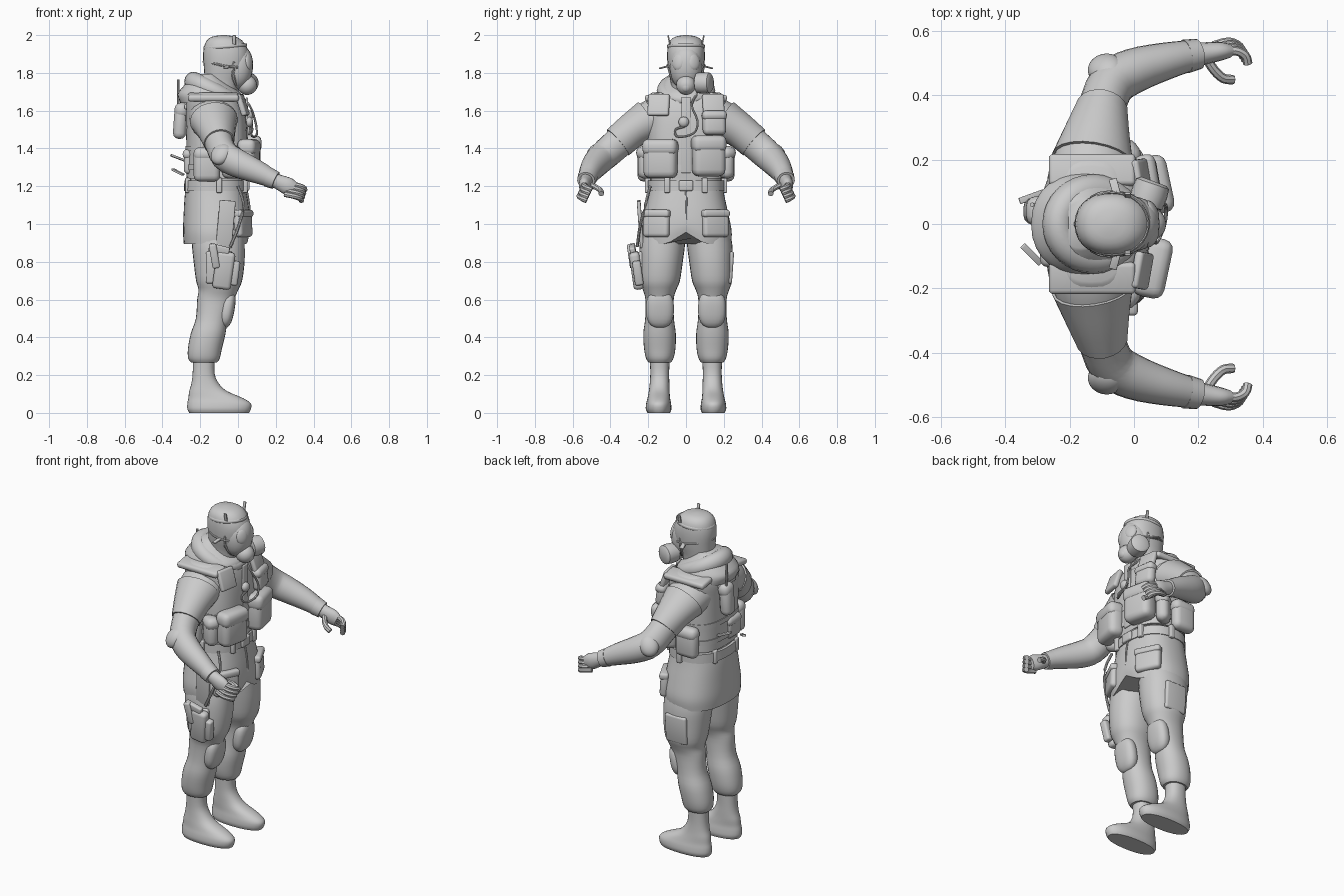
import bpy, bmesh, math
from mathutils import Vector, Matrix, Euler

grey = bpy.data.materials.new("matte_grey")
grey.diffuse_color = (0.6, 0.6, 0.6, 1)


def finish(name, bm):
    bmesh.ops.recalc_face_normals(bm, faces=bm.faces)
    me = bpy.data.meshes.new(name)
    bm.to_mesh(me)
    bm.free()
    me.materials.append(grey)
    ob = bpy.data.objects.new(name, me)
    bpy.context.collection.objects.link(ob)
    return ob


def smooth_path(pts, steps=3):
    """Catmull-Rom through control rows of any width."""
    out = []
    for i in range(len(pts) - 1):
        p = [pts[max(i - 1, 0)], pts[i], pts[i + 1], pts[min(i + 2, len(pts) - 1)]]
        for k in range(steps):
            t = k / steps
            out.append([0.5 * (2 * b + (c - a) * t + (2 * a - 5 * b + 4 * c - d) * t * t
                               + (3 * b - a - 3 * c + d) * t ** 3) for a, b, c, d in zip(*p)])
    return out + [list(pts[-1])]


def skin(name, rings, closed=False):
    bm = bmesh.new()
    vs = [[bm.verts.new(p) for p in r] for r in rings]
    n = len(vs[0])
    for a, b in zip(vs, vs[1:] + vs[:1] if closed else vs[1:]):
        for i in range(n):
            bm.faces.new((a[i], a[(i + 1) % n], b[(i + 1) % n], b[i]))
    if not closed:
        bm.faces.new(vs[0])
        bm.faces.new(vs[-1])
    return finish(name, bm)


def sup(v, e):
    return math.copysign(abs(v) ** (2 / e), v)


def loft(name, pts, e=2.2, n=28, steps=3, hem=None):
    """Stacked level rings: rows of x, y, z, half depth, half width."""
    rings = []
    for x, y, z, rx, ry in smooth_path(pts, steps):
        ring = []
        for i in range(n):
            a = math.tau * i / n
            p = Vector((x + rx * sup(math.cos(a), e), y + ry * sup(math.sin(a), e), z))
            if hem:
                p.z += hem(p)
            ring.append(p)
        rings.append(ring)
    return skin(name, rings)


def tube(name, pts, n=16, steps=3, closed=False):
    """Sweep along a path: rows of x, y, z, side radius, up radius."""
    rows = smooth_path(pts, steps) if not closed else pts
    c = [Vector(r[:3]) for r in rows]
    rings, m = [], len(c)
    for i, r in enumerate(rows):
        t = (c[(i + 1) % m] - c[i - 1]) if closed else (c[min(i + 1, m - 1)] - c[max(i - 1, 0)])
        t.normalize()
        ref = Vector((0, 0, 1)) if abs(t.z) < 0.95 else Vector((1, 0, 0))
        s = t.cross(ref).normalized()
        u = s.cross(t)
        rings.append([c[i] + s * r[3] * math.cos(math.tau * k / n)
                      + u * r[4] * math.sin(math.tau * k / n) for k in range(n)])
    return skin(name, rings, closed)


def wire(name, pts, r, n=8):
    return tube(name, [(*p, r, r) for p in pts], n)


def place(bm, loc, rot):
    bm.transform(Matrix.Translation(loc) @ Euler([math.radians(a) for a in rot]).to_matrix().to_4x4())


def box(name, loc, size, rot=(0, 0, 0), bevel=0.015):
    bm = bmesh.new()
    bmesh.ops.create_cube(bm, size=1)
    bmesh.ops.scale(bm, vec=size, verts=bm.verts)
    bmesh.ops.bevel(bm, geom=bm.edges[:], offset=min(bevel, min(size) * 0.45), segments=3,
                    profile=0.5, affect='EDGES')
    place(bm, loc, rot)
    return finish(name, bm)


def ball(name, loc, rad, rot=(0, 0, 0), e=2):
    """Ellipsoid, squarer in outline for larger e."""
    bm = bmesh.new()
    bmesh.ops.create_uvsphere(bm, u_segments=24, v_segments=14, radius=1)
    for v in bm.verts:
        k = sum(abs(c) ** e for c in v.co) ** (-1 / e)
        v.co = Vector([c * k * r for c, r in zip(v.co, rad)])
    place(bm, loc, rot)
    return finish(name, bm)


def pouch(name, loc, size, rot=(0, 0, 0)):
    """Soft bag with an overhanging flap."""
    box(name, loc, size, rot, 0.035)
    off = Euler([math.radians(a) for a in rot]).to_matrix() @ Vector((0.003, 0, size[2] * 0.3))
    box(name + "_flap", Vector(loc) + off, (size[0] + 0.006, size[1] + 0.008, size[2] * 0.42), rot, 0.032)


# Head, mask and hood
circle = [math.tau * i / 32 for i in range(32)]
loft("head", [(-0.09, 0, 1.64, .08, .08), (-0.085, 0, 1.74, .09, .08), (-0.065, 0, 1.82, .115, .095),
              (-0.063, 0, 1.90, .122, .1), (-0.07, 0, 1.96, .102, .09), (-0.075, 0, 1.99, .066, .06),
              (-0.078, 0, 2.0, .01, .01)])
ball("mask_face", (-0.006, 0, 1.83), (.085, .085, .118), (0, 6, 0), 2.2)
tube("mask_rim", [(0.008 - .035 * math.cos(a) ** 2 + .012 * math.sin(a), .088 * math.cos(a),
                   1.835 + .115 * math.sin(a), .01, .009) for a in circle], 8, closed=True)
ball("mask_snout", (0.048, 0, 1.735), (.052, .052, .052))
ball("mask_valve", (0.078, 0, 1.727), (.022, .03, .03))
tube("filter_canister", [(.03, .04, 1.747, .03, .03), (.035, .055, 1.747, .035, .035),
                         (.036, .06, 1.747, .054, .054), (.048, .095, 1.747, .057, .057),
                         (.058, .125, 1.747, .054, .054), (.061, .133, 1.747, .042, .042)], 20, 1)
tube("head_strap", [(-0.067 + .112 * math.cos(a), .097 * math.sin(a), 1.94 + .008 * math.cos(a), .004, .009)
                    for a in circle], 8, closed=True)
for s in (1, -1):
    ball("mask_lens", (.057, s * .042, 1.858), (.015, .034, .044), (0, -8, s * 28))
    wire("temple_strap", [(.0, s * .085, 1.83), (-.06, s * .098, 1.835), (-.13, s * .083, 1.85),
                          (-.183, 0, 1.86)], .006)
    box("upper_strap_end", (-.02, s * .088, 1.965), (.018, .008, .07), (s * -12, 0, 0), .003)
    box("side_strap_end", (-.06, s * .117, 1.83), (.025, .05, .008), (s * -15, 0, s * 15), .003)
tube("hood_collar", [(-.127 + .108 * math.cos(a), .105 * math.sin(a), 1.705 - .048 * math.cos(a),
                      .05, .046 - .008 * math.cos(a)) for a in circle], 14, closed=True)
loft("hood_back", [(-.14, 0, 1.64, .165, .17), (-.15, 0, 1.685, .17, .16), (-.158, 0, 1.72, .14, .142),
                   (-.165, 0, 1.765, .09, .11), (-.165, 0, 1.795, .06, .075)])

# Torso, vest, belt and coat skirt
loft("torso", [(-.12, 0, 1.16, .155, .19), (-.11, 0, 1.3, .155, .19), (-.11, 0, 1.5, .15, .2),
               (-.13, 0, 1.64, .13, .18), (-.13, 0, 1.7, .08, .1)])
loft("vest", [(-.115, 0, 1.24, .158, .198), (-.112, 0, 1.33, .162, .2), (-.112, 0, 1.45, .162, .205),
              (-.117, 0, 1.56, .16, .202), (-.125, 0, 1.63, .152, .21), (-.13, 0, 1.672, .135, .21),
              (-.132, 0, 1.695, .1, .18)], 2.9, 36)
box("vest_front_placket", (.047, 0, 1.47), (.012, .05, .4), bevel=.005)
for z in (1.3, 1.4):
    loft("vest_band", [(-.113, 0, z - .014, .166, .207), (-.113, 0, z + .014, .166, .208)], 2.8, 36, 1)
loft("belt", [(-.118, 0, 1.175, .168, .203), (-.118, 0, 1.23, .166, .203)], 2.4, 36, 1)
box("belt_buckle", (.05, 0, 1.203), (.02, .075, .055), bevel=.008)


def skirt_hem(p):
    """Raise the front centre into a shallow split."""
    if p.z > 1.05 or p.x < -.05:
        return 0
    return max(0, .1 - abs(p.y)) * .6 * (1.05 - p.z) / .15


loft("coat_skirt", [(-.118, 0, 1.23, .152, .19), (-.117, 0, 1.15, .165, .203), (-.113, 0, 1.05, .175, .225),
                    (-.113, 0, .96, .178, .242), (-.115, 0, .895, .172, .238)], 2.4, 44, 4, skirt_hem)
wire("coat_opening", [(.046, .0, 1.18), (.06, .003, 1.1), (.062, .004, 1.02)], .005)

# Arms and legs, both sides
arm = [(-.13, .13, 1.565, .13, .115), (-.128, .2, 1.543, .122, .105), (-.115, .28, 1.495, .098, .088),
       (-.1, .36, 1.428, .075, .083), (-.068, .437, 1.36, .074, .08), (0, .477, 1.32, .07, .075),
       (.1, .507, 1.277, .058, .062), (.19, .527, 1.235, .046, .046)]
for s in (1, -1):
    def m(rows):
        return [(r[0], s * r[1], *r[2:]) for r in rows]
    tube("sleeve", m(arm), 20)
    tube("shoulder_sleeve_cap", m([(x, y, z + .004, a + .006, b + .007) for x, y, z, a, b in arm[1:4]]), 20)
    ball("elbow_pad", (-.088, s * .482, 1.37), (.055, .04, .064), (s * 35, 15, s * 35))
    tube("cuff", m([(.16, .521, 1.248, .053, .053), (.2, .529, 1.23, .048, .048)]), 16, 1)
    # Hand with curled, fanned fingers
    tube("palm", m([(.18, .526, 1.238, .036, .036), (.22, .531, 1.22, .034, .041), (.265, .537, 1.2, .03, .047),
                    (.295, .538, 1.187, .022, .038)]), 14)
    for i in range(4):
        y, z, r = .527 + .009 * i, 1.215 - .019 * i, .006 * i
        wire("finger", [(.265 - r, s * y, z), (.312 - r, s * (y + .012), z - .01),
                        (.345 - r, s * (y - .002), z - .022), (.354 - r, s * (y - .028), z - .034)], .0145)
    wire("thumb", m([(.225, .515, 1.21), (.25, .478, 1.195), (.278, .453, 1.178), (.308, .449, 1.16)]), .015)
    # Trousers, knee pad and boot
    loft("trouser_leg", m([(-.11, .105, 1.02, .14, .11), (-.105, .124, .9, .14, .12), (-.1, .132, .8, .135, .115),
                           (-.1, .138, .7, .122, .106), (-.104, .14, .65, .105, .088),
                           (-.118, .14, .6, .098, .075), (-.138, .14, .5, .085, .076), (-.158, .14, .42, .092, .086),
                           (-.175, .139, .34, .09, .083), (-.18, .139, .29, .084, .073),
                           (-.18, .139, .268, .07, .06)]))
    ball("knee_pad", (-.058, s * .138, .55), (.04, .074, .1), (0, 10, 0), 2.6)
    loft("boot", m([(-.1, .144, 0, .158, .06), (-.1, .145, .02, .168, .068), (-.1, .145, .05, .168, .066),
                    (-.118, .144, .078, .145, .06), (-.158, .142, .115, .1, .055), (-.174, .14, .155, .073, .052),
                    (-.182, .139, .21, .058, .05), (-.18, .139, .3, .058, .052)]), 2.3)
    box("cargo_pocket", (-.1, s * .234, .77), (.14, .03, .17), (s * -4, 0, 0), .012)
    box("coat_pocket", (.026, s * .155, 1.0), (.05, .15, .14), (0, -3, s * 26), .02)
    box("coat_pocket_flap", (.028, s * .155, 1.055), (.053, .156, .04), (0, -3, s * 26), .014)
    # Vest shoulder pads, side pouches, belt loops
    box("vest_shoulder_strap", (-.13, s * .168, 1.672), (.27, .1, .035), (s * -10, 0, 0), .014)
    box("vest_chest_panel", (.024, s * .145, 1.63), (.03, .115, .12), (0, -18, s * 10), .012)
    pouch("side_pouch", (-.165, s * .222, 1.315), (.14, .07, .18))
    pouch("front_side_pouch", (-.035, s * .21, 1.325), (.1, .075, .17), (0, 0, s * 35))
    for x, y in ((.035, .1), (-.1, .203), (-.265, .1)):
        box("belt_loop", (x, s * y, 1.205), (.03, .03, .08), bevel=.006)

# Front pouches and chest kit
pouch("right_front_pouch", (.055, -.135, 1.345), (.095, .18, .205), (0, 0, -12))
pouch("left_front_pouch", (.058, .12, 1.36), (.1, .175, .215), (0, 0, 12))
pouch("upper_chest_pouch", (.042, .15, 1.535), (.06, .125, .13), (0, -6, 10))
ball("talk_button", (.06, -.012, 1.54), (.02, .028, .028))
wire("button_cable", [(.065, -.01, 1.515), (.065, -.055, 1.5), (.075, -.05, 1.465), (.095, .0, 1.465),
                      (.1, .05, 1.49), (.09, .06, 1.55), (.06, .03, 1.63), (.0, .06, 1.69)], .006)

# Back radio, antenna and strap ends
pouch("radio_pouch", (-.305, .04, 1.545), (.07, .085, .19), (0, 4, 0))
wire("radio_antenna", [(-.315, .06, 1.6), (-.316, .06, 1.7), (-.317, .06, 1.765)], .007)
pouch("back_pouch", (-.262, -.07, 1.33), (.05, .12, .13), (0, 0, 180))
box("back_drag_strap", (-.275, 0, 1.62), (.02, .16, .025), bevel=.006)
for y, z, r in ((.085, 1.35, 20), (-.095, 1.275, -45)):
    box("loose_strap_end", (-.318, y, z), (.085, .02, .012), (0, 20, r), .003)

# Thigh holster with sidearm
box("holster_drop_strap", (-.065, -.242, 1.0), (.085, .02, .25), (4, 5, 0), .006)
wire("holster_sling", [(.0, -.19, 1.2), (.03, -.215, 1.1), (.0, -.245, .98), (-.04, -.258, .88)], .008)
box("holster", (-.075, -.262, .755), (.1, .055, .2), (8, 8, 0), .02)
box("holster_magazine", (-.015, -.255, .74), (.04, .045, .13), (8, 8, 0), .012)
box("sidearm_slide", (-.1, -.282, .865), (.11, .03, .045), (8, 14, 0), .008)
box("sidearm_grip", (-.125, -.29, .83), (.04, .03, .13), (8, -10, 0), .01)

# Smooth shading with crisp edges
for ob in bpy.data.objects:
    ob.select_set(True)
    bpy.context.view_layer.objects.active = ob
bpy.ops.object.shade_smooth_by_angle(angle=math.radians(40))
